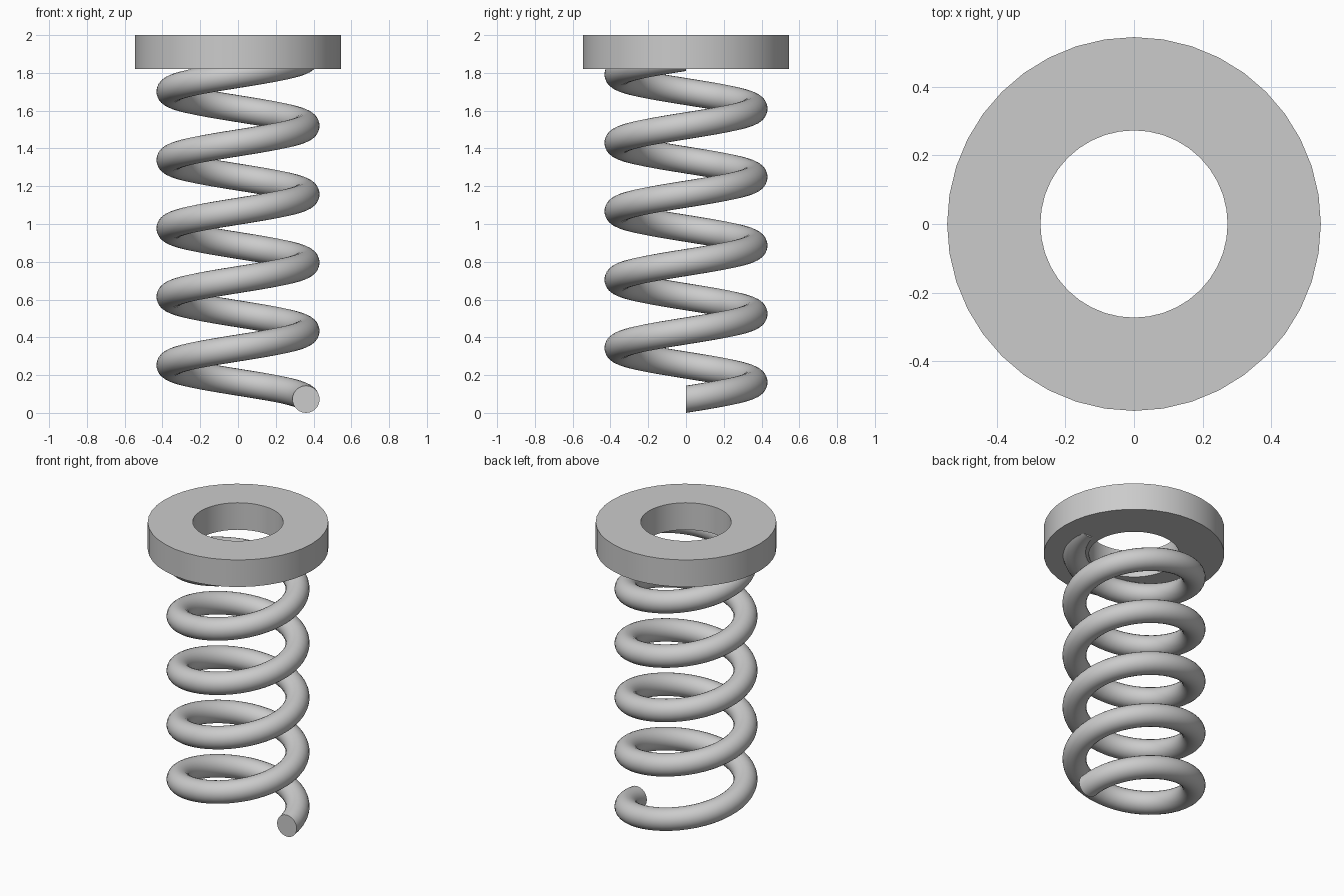
import bpy, bmesh, math
from mathutils import Vector, Matrix

cube = bpy.data.objects.get("Cube")
if cube:
    bpy.data.objects.remove(cube, do_unlink=True)

COLOUR = (0.6, 0.6, 0.6, 1)
steel = bpy.data.materials.new("light_grey_steel")
steel.use_nodes = True
steel.diffuse_color = COLOUR
steel.node_tree.nodes["Principled BSDF"].inputs["Base Color"].default_value = COLOUR


def finish(bm, name):
    bmesh.ops.recalc_face_normals(bm, faces=bm.faces)
    mesh = bpy.data.meshes.new(name)
    bm.to_mesh(mesh)
    bm.free()
    mesh.materials.append(steel)
    obj = bpy.data.objects.new(name, mesh)
    bpy.context.collection.objects.link(obj)
    bpy.ops.object.select_all(action='DESELECT')
    obj.select_set(True)
    bpy.context.view_layer.objects.active = obj
    bpy.ops.object.shade_smooth_by_angle(angle=math.radians(35))
    return obj


# Coil spring: an upright circle swept round the axis while it rises
TURNS, STEPS, PITCH = 5, 48, 0.362
COIL_RADIUS, WIRE_RADIUS = 0.36, 0.072
bm = bmesh.new()
place = Matrix.Translation((COIL_RADIUS, 0, WIRE_RADIUS)) @ Matrix.Rotation(math.pi / 2, 4, 'X')
bmesh.ops.create_circle(bm, segments=24, radius=WIRE_RADIUS, matrix=place)
bmesh.ops.spin(bm, geom=bm.verts[:] + bm.edges[:], cent=(0, 0, 0), axis=(0, 0, 1),
               dvec=(0, 0, PITCH / STEPS), angle=TURNS * math.tau,
               steps=TURNS * STEPS, use_merge=False)
# Flat caps on both wire ends
bmesh.ops.holes_fill(bm, edges=[e for e in bm.edges if e.is_boundary], sides=0)
finish(bm, "coil_spring")

# Top collar: rectangular section revolved into a thick washer
INNER, OUTER, BOTTOM, TOP = 0.273, 0.545, 1.82, 2.0
bm = bmesh.new()
section = [bm.verts.new((r, 0, z)) for r, z in
           ((INNER, BOTTOM), (OUTER, BOTTOM), (OUTER, TOP), (INNER, TOP))]
edges = [bm.edges.new((section[i - 1], section[i])) for i in range(4)]
bmesh.ops.spin(bm, geom=section + edges, cent=(0, 0, 0), axis=(0, 0, 1),
               angle=math.tau, steps=40, use_merge=True)
bmesh.ops.remove_doubles(bm, verts=bm.verts, dist=0.0001)
finish(bm, "top_collar")
